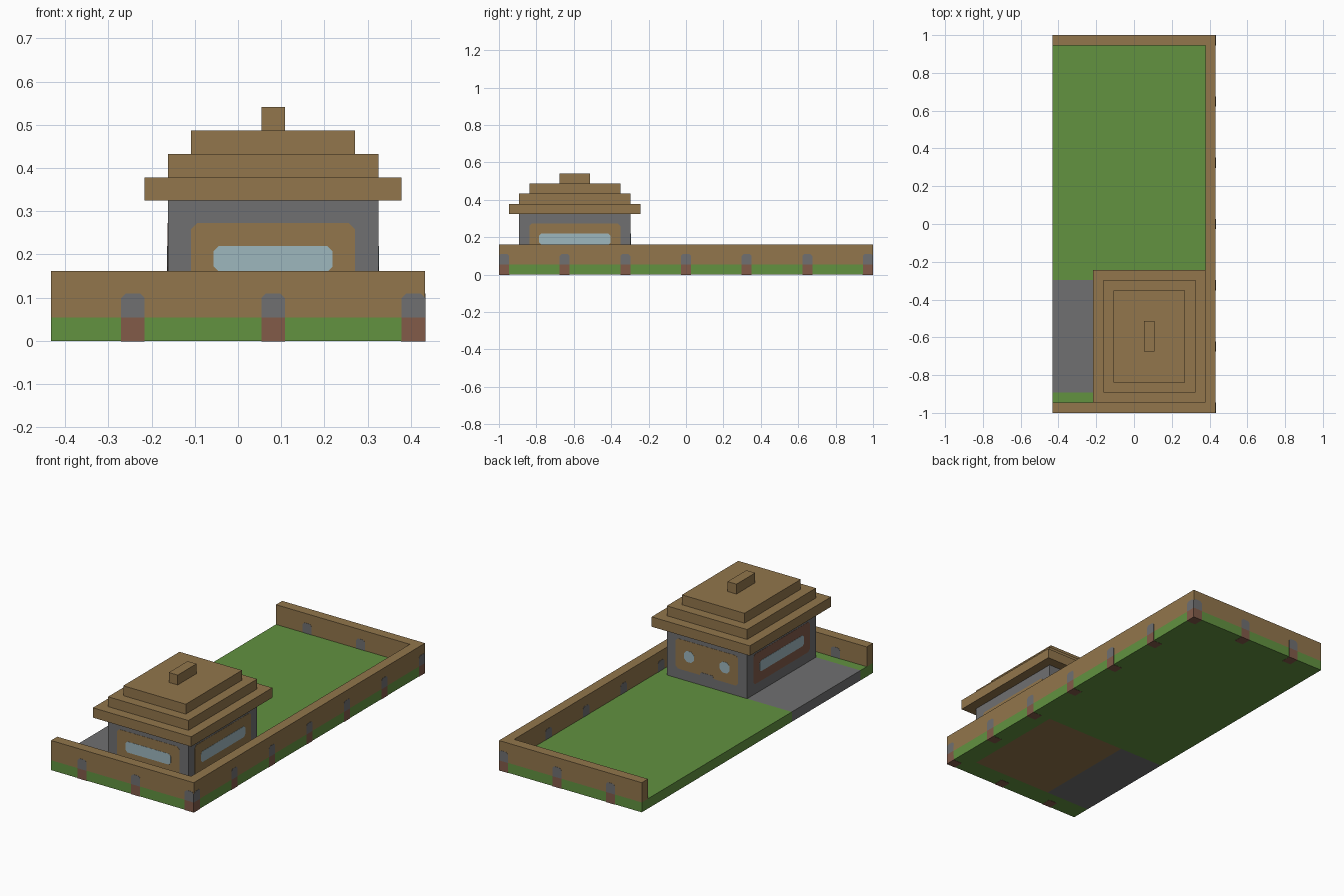
import bpy

if "Cube" in bpy.data.objects:
    bpy.data.objects.remove(bpy.data.objects["Cube"], do_unlink=True)

U = 2 / 37          # one block
E = 0.02            # thickness of painted plates, in blocks


def material(name, rgb):
    lin = [((c / 255 + 0.055) / 1.055) ** 2.4 for c in rgb] + [1]
    m = bpy.data.materials.new(name)
    m.use_nodes = True
    m.diffuse_color = lin
    m.node_tree.nodes["Principled BSDF"].inputs["Base Color"].default_value = lin
    return m


WOOD = material("wood", (146, 118, 76))
GRASS = material("grass", (98, 146, 64))
STONE = material("stone", (112, 112, 113))
BRICK = material("brick", (130, 91, 73))
GLASS = material("glass", (158, 183, 190))


def prism(name, mat, axis, side, height, depth, top=0, bottom=0):
    """Chamfered rectangle (side by height) extruded along x or y, in blocks."""
    (a, b), (c, d) = side, height
    outline = []
    if bottom:
        outline += [(a, c + bottom), (a + bottom, c), (b - bottom, c), (b, c + bottom)]
    else:
        outline += [(a, c), (b, c)]
    if top:
        outline += [(b, d - top), (b - top, d), (a + top, d), (a, d - top)]
    else:
        outline += [(b, d), (a, d)]
    n = len(outline)
    verts = []
    for w in depth:
        for s, z in outline:
            x, y = (s, w) if axis == "y" else (w, s)
            verts.append(((x - 8) * U, (y - 18.5) * U, z * U))
    faces = [tuple(range(n)), tuple(range(2 * n - 1, n - 1, -1))]
    faces += [(k, k + n, (k + 1) % n + n, (k + 1) % n) for k in range(n)]
    if axis == "x":
        faces = [f[::-1] for f in faces]
    mesh = bpy.data.meshes.new(name)
    mesh.from_pydata(verts, [], faces)
    mesh.materials.append(mat)
    obj = bpy.data.objects.new(name, mesh)
    bpy.context.collection.objects.link(obj)
    return obj


def box(name, mat, x, y, z):
    return prism(name, mat, "y", x, z, y)


# Ground slab with stone pad and house floor let into it
box("grass_front", GRASS, (0, 16), (0, 2), (0, 1))
box("grass_back", GRASS, (0, 16), (13, 37), (0, 1))
box("grass_side", GRASS, (14, 16), (2, 13), (0, 1))
box("stone_pad", STONE, (0, 5), (2, 13), (0, 1))
box("house_floor", WOOD, (5, 14), (2, 13), (0, 1))

# Fence on three sides
box("front_fence", WOOD, (0, 16), (0, 1), (1, 3))
box("back_fence", WOOD, (0, 16), (36, 37), (1, 3))
box("left_fence", WOOD, (15, 16), (1, 36), (1, 3))


# Fence posts: brick foot and rounded stone cap, showing on both faces
def post(axis, at, row):
    depth = (row - E, row + 1 + E)
    side = (at, at + 1)
    prism("post_foot", BRICK, axis, side, (-E, 1), (row - E, row + 1 + E))
    prism("post_cap", STONE, axis, side, (1, 2.04), depth, top=0.2)


for at in (3, 9, 15):
    post("y", at, 0)
    post("y", at, 36)
for at in range(0, 37, 6):
    post("x", at, 15)

# House body and stepped roof
box("house_walls", STONE, (5, 14), (2, 13), (1, 6))
box("roof_eaves", WOOD, (4, 15), (1, 14), (6, 7))
box("roof_middle", WOOD, (5, 14), (2, 13), (7, 8))
box("roof_top", WOOD, (6, 13), (3, 12), (8, 9))
box("roof_ridge", WOOD, (9, 10), (6, 9), (9, 10))


# Wall panels and windows as thin plates
def plate(name, mat, axis, side, height, wall, layer, cut):
    t = E * layer
    prism(name, mat, axis, side, height, (wall - t, wall + t), cut, cut)


for axis, wall, panel, mat in (("y", 2, (6, 13), WOOD), ("y", 13, (6, 13), WOOD),
                               ("x", 14, (3, 12), WOOD), ("x", 5, (3, 12), BRICK)):
    plate("wall_panel", mat, axis, panel, (2, 5.04), wall, 1, 0.25)
    if (axis, wall) != ("y", 13):
        window = (panel[0] + 0.96, panel[1] - 0.96)
        plate("long_window", GLASS, axis, window, (2.96, 4.06), wall, 2, 0.22)

# Back wall: two round windows and a small stone notch
for at in (7, 11):
    plate("round_window", GLASS, "y", (at - 0.05, at + 1.05), (2.95, 4.05), 13, 2, 0.3)
prism("panel_notch", STONE, "y", (8.75, 10.25), (1.9, 2.3), (13, 13 + 2 * E), top=0.15)
